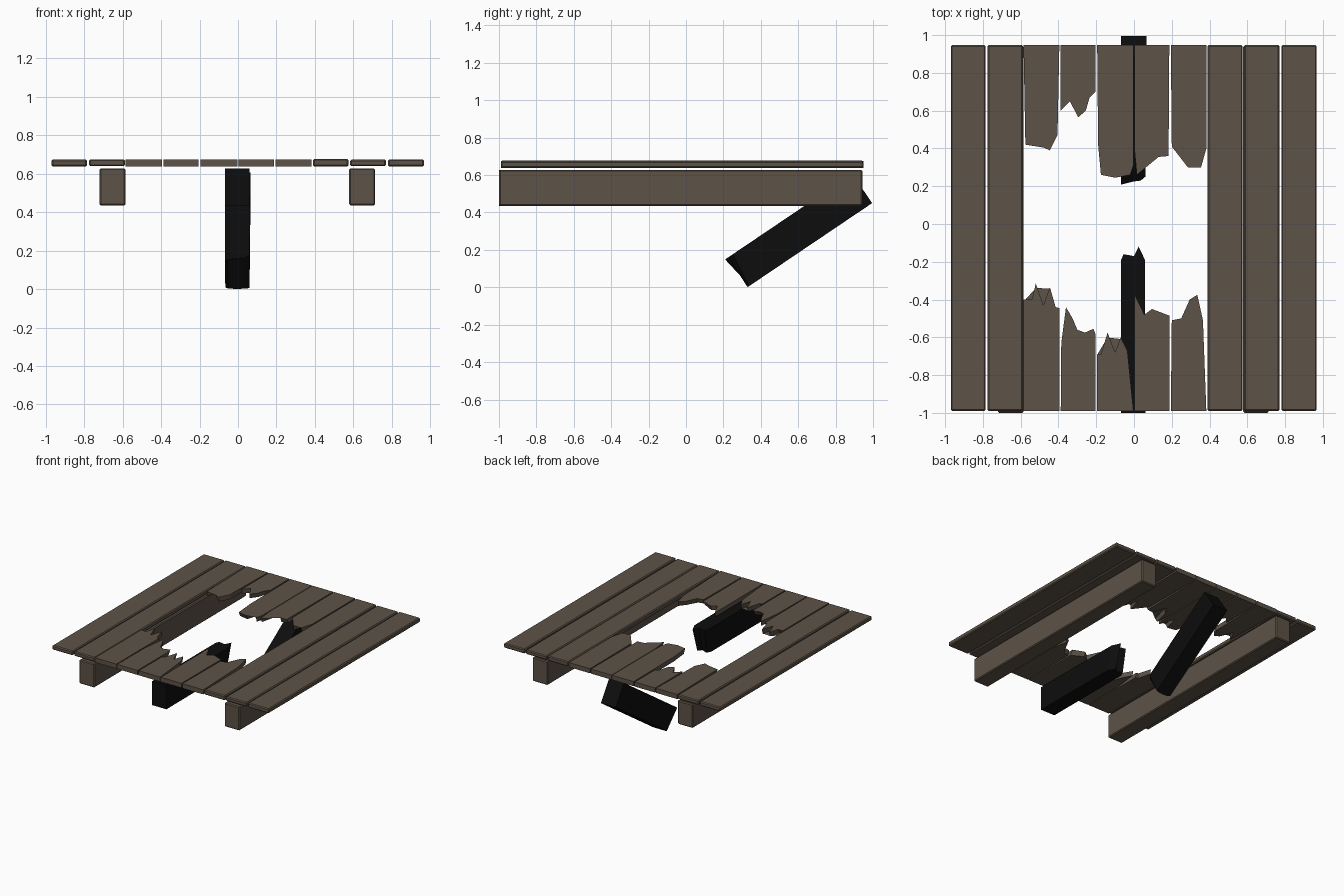
import bpy, bmesh, math, random
from mathutils import Matrix, Vector

if "Cube" in bpy.data.objects:
    bpy.data.objects.remove(bpy.data.objects["Cube"])

random.seed(4)


def material(name, color):
    m = bpy.data.materials.new(name)
    m.diffuse_color = (*color, 1)
    m.use_nodes = True
    m.node_tree.nodes["Principled BSDF"].inputs["Base Color"].default_value = m.diffuse_color
    return m


BROWN = material("weathered_wood", (0.11, 0.085, 0.063))
BLACK = material("charred_wood", (0.004, 0.004, 0.004))


def finish(bm, name, mat, bevel=0):
    bmesh.ops.recalc_face_normals(bm, faces=bm.faces)
    me = bpy.data.meshes.new(name)
    bm.to_mesh(me)
    bm.free()
    me.materials.append(mat)
    ob = bpy.data.objects.new(name, me)
    bpy.context.collection.objects.link(ob)
    if bevel:
        b = ob.modifiers.new("worn_edges", 'BEVEL')
        b.width, b.segments = bevel, 1
    return ob


def box(name, x0, x1, y0, y1, z0, z1, mat, bevel):
    bm = bmesh.new()
    bmesh.ops.create_cube(bm, size=1)
    for v in bm.verts:
        v.co = Vector((x0 + (v.co.x + .5) * (x1 - x0),
                       y0 + (v.co.y + .5) * (y1 - y0),
                       z0 + (v.co.z + .5) * (z1 - z0)))
    return finish(bm, name, mat, bevel)


def broken(name, x0, x1, y_end, jag, z0, z1, mat, low=None, matrix=None):
    """Board with a square end at y_end and a splintered end along jag."""
    s = 1 if jag[0][1] > y_end else -1
    low = low or [(x, y - s * random.uniform(0, .03)) for x, y in jag]
    bm = bmesh.new()
    ends = [(x1, y_end), (x0, y_end)]
    top = [bm.verts.new((x, y, z1)) for x, y in jag + ends]
    bot = [bm.verts.new((x, y, z0)) for x, y in low + ends]
    n = len(top)
    caps = [bm.faces.new(top), bm.faces.new(bot[::-1])]
    for i in range(n):
        j = (i + 1) % n
        bm.faces.new((top[i], bot[i], bot[j], top[j]))
    bmesh.ops.triangulate(bm, faces=caps)
    if matrix:
        bm.transform(matrix)
    return finish(bm, name, mat)


# whole deck planks on both sides
Z0, Z1, FRONT, BACK = .638, .675, -.99, .948
for i, (a, b) in enumerate([(-.97, -.785), (-.775, -.588), (.39, .575),
                            (.583, .77), (.78, .967)]):
    box(f"plank_{i + 1}", a, b, FRONT, BACK, Z0 + .001 * (i % 2), Z1 + .002 * (i % 3 - 1),
        BROWN, .007)

# snapped planks around the hole: (x range, back splinters, front splinters)
snapped = [
    ((-.585, -.395),
     [(-.575, .42), (-.525, .52), (-.48, .405), (-.445, .39), (-.405, .47)],
     [(-.585, -.40), (-.54, -.40), (-.52, -.315), (-.48, -.43), (-.445, -.335),
      (-.415, -.44), (-.395, -.445)]),
    ((-.388, -.205),
     [(-.388, .60), (-.34, .65), (-.295, .565), (-.255, .60), (-.235, .67), (-.205, .70)],
     [(-.385, -.63), (-.36, -.44), (-.325, -.50), (-.30, -.56), (-.26, -.575),
      (-.215, -.555), (-.205, -.58)]),
    ((-.195, -.003),
     [(-.19, .42), (-.175, .26), (-.10, .245), (-.065, .38), (-.02, .26), (-.003, .31)],
     [(-.195, -.69), (-.175, -.69), (-.14, -.575), (-.10, -.68), (-.07, -.60), (-.035, -.67)]),
    ((.002, .187),
     [(.002, .40), (.015, .26), (.05, .40), (.095, .465), (.13, .355), (.183, .36)],
     [(.002, -.37), (.055, -.48), (.095, -.45), (.187, -.485)]),
    ((.195, .383),
     [(.20, .41), (.285, .30), (.32, .41), (.355, .30), (.383, .40)],
     [(.20, -.51), (.25, -.50), (.295, -.40), (.335, -.375), (.365, -.51)]),
]
for i, ((a, b), back, front) in enumerate(snapped):
    broken(f"snapped_plank_back_{i + 1}", a, b, BACK, back, Z0, Z1, BROWN)
    broken(f"snapped_plank_front_{i + 1}", a, b, FRONT, front, Z0, Z1, BROWN)

# side beams under the deck
for side, a, b in (("left", -.72, -.585), ("right", .578, .713)):
    box(f"{side}_beam", a, b, -1, .943, .435, .628, BROWN, .007)

# middle beam, front half still in place
broken("middle_beam_front", -.068, .06, -1,
       [(-.068, -.19), (-.055, -.16), (0, -.17), (.025, -.12), (.058, -.19)],
       .435, .628, BLACK,
       [(-.068, -.23), (-.05, -.19), (0, -.21), (.025, -.18), (.058, -.24)])

# middle beam, back half fallen to the ground
fallen = Matrix.Translation((0, .995, .45)) @ Matrix.Rotation(math.radians(34), 4, 'X')
broken("middle_beam_back", -.068, .065, 0,
       [(-.068, -.82), (-.055, -.785), (0, -.80), (.035, -.795), (.06, -.77)],
       0, .19, BLACK,
       [(-.066, -.79), (-.05, -.80), (0, -.803), (.035, -.80), (.06, -.795)], fallen)
